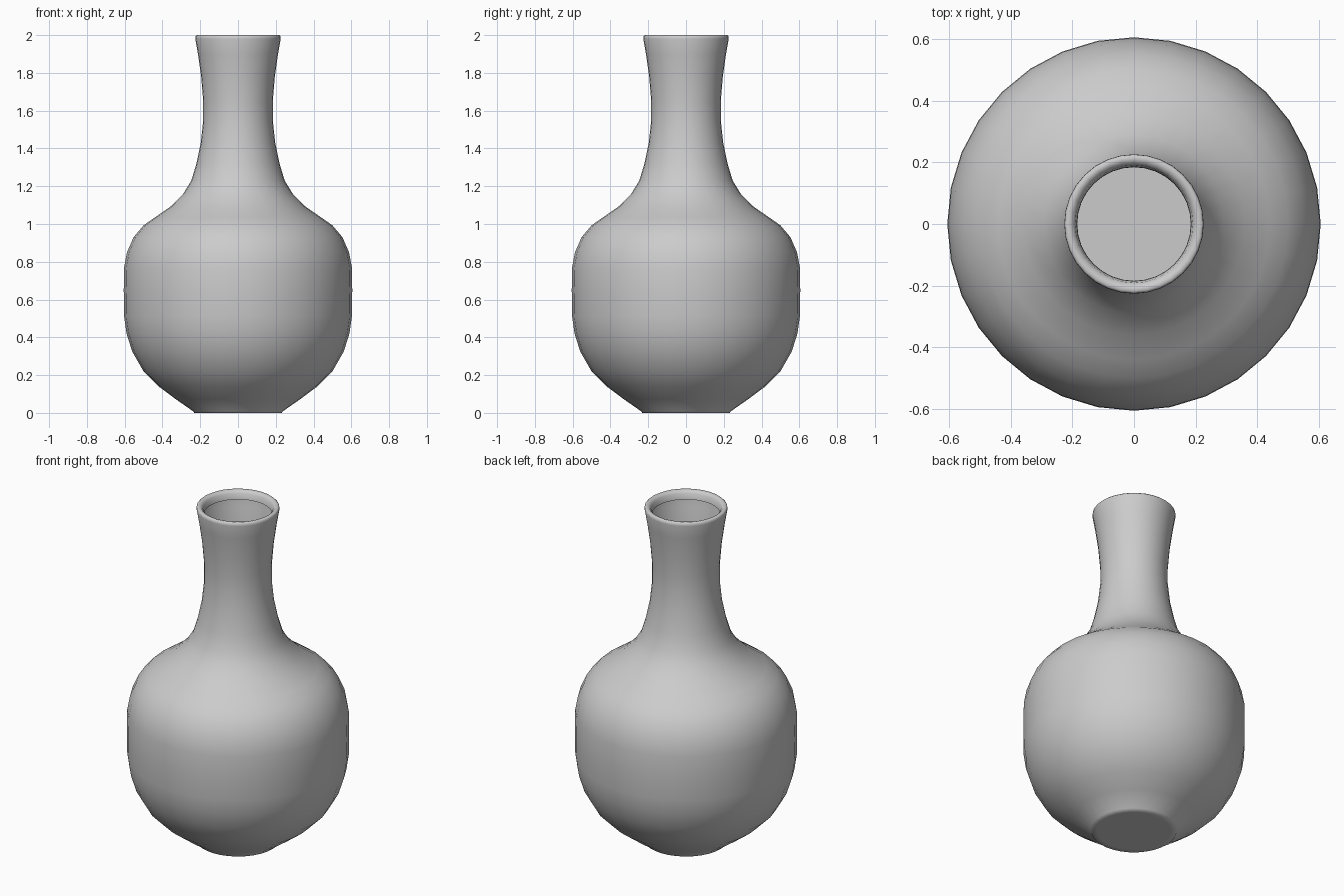
import bpy, bmesh, math

if "Cube" in bpy.data.objects:
    bpy.data.objects.remove(bpy.data.objects["Cube"])

SIDES = 32

# Half profile (radius, height): floor, belly, shoulder, neck, rolled lip
PROFILE = [
    (0.20, 0.0), (0.232, 0.0), (0.237, 0.008),
    (0.33, 0.073), (0.42, 0.14), (0.50, 0.22), (0.56, 0.325), (0.59, 0.42),
    (0.603, 0.51), (0.605, 0.65), (0.603, 0.77), (0.588, 0.85), (0.553, 0.93),
    (0.50, 0.993), (0.44, 1.035), (0.36, 1.09), (0.29, 1.16), (0.247, 1.23),
    (0.220, 1.32), (0.197, 1.43), (0.184, 1.55), (0.184, 1.65), (0.195, 1.78),
    (0.212, 1.90), (0.226, 1.98), (0.225, 1.993), (0.218, 2.0),
    (0.203, 1.997), (0.191, 1.984), (0.185, 1.95),
]


def lathe(name, profile, sides):
    bm = bmesh.new()
    rings = []
    for r, z in profile:
        rings.append([bm.verts.new((r * math.cos(2 * math.pi * i / sides),
                                    r * math.sin(2 * math.pi * i / sides), z))
                      for i in range(sides)])
    for low, high in zip(rings, rings[1:]):
        for i in range(sides):
            j = (i + 1) % sides
            bm.faces.new((low[i], low[j], high[j], high[i]))
    # Closed base; the mouth stays open
    bm.faces.new(rings[0][::-1])
    for f in bm.faces:
        f.smooth = True
    mesh = bpy.data.meshes.new(name)
    bm.to_mesh(mesh)
    bm.free()
    obj = bpy.data.objects.new(name, mesh)
    bpy.context.collection.objects.link(obj)
    return obj


# Vase body with neck and lip
lathe("vase", PROFILE, SIDES)
